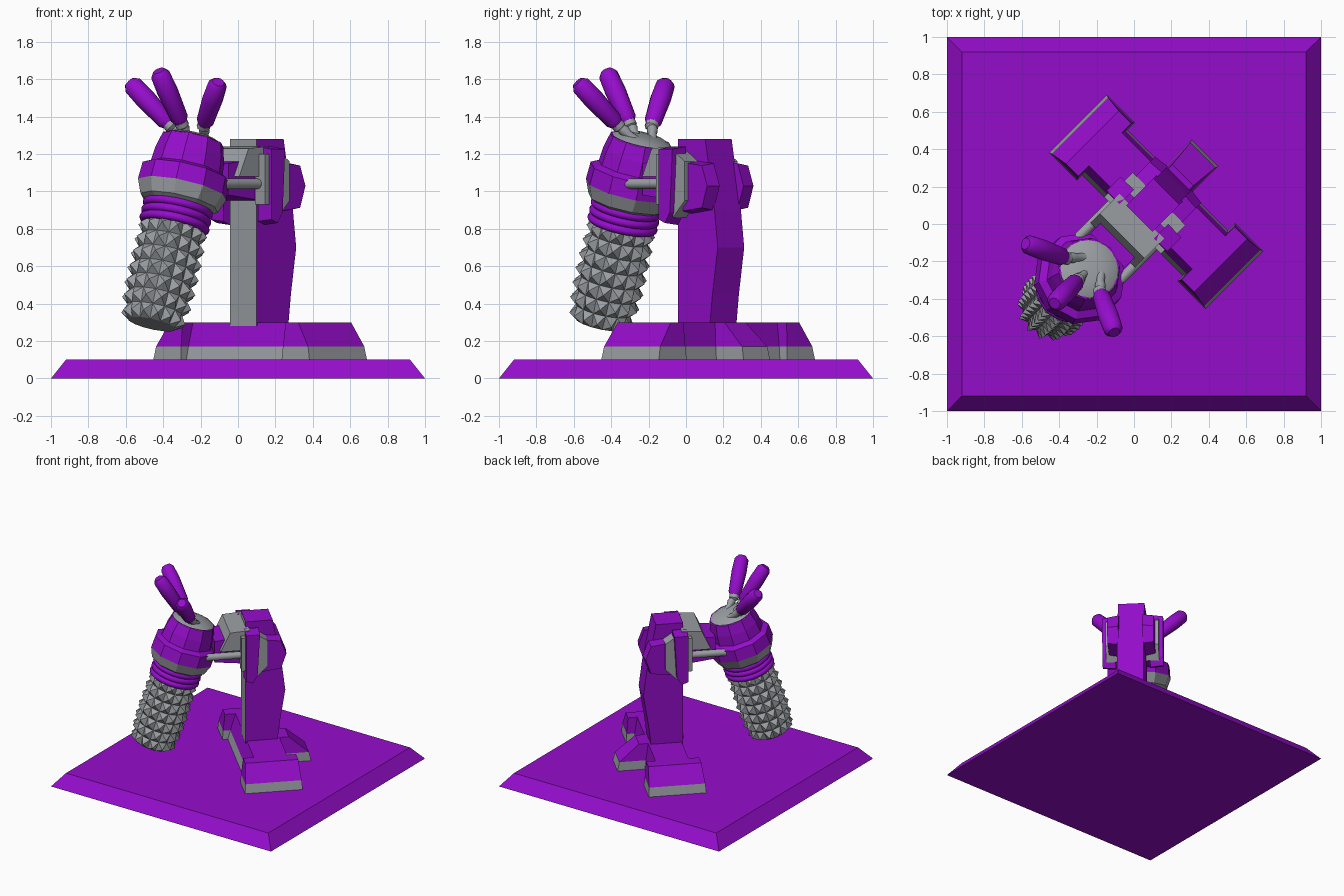
import bpy, bmesh, math
from mathutils import Matrix, Vector

if "Cube" in bpy.data.objects:
    bpy.data.objects.remove(bpy.data.objects["Cube"])

def material(name, rgb):
    m = bpy.data.materials.new(name)
    m.diffuse_color = (*rgb, 1)
    m.use_nodes = True
    m.node_tree.nodes["Principled BSDF"].inputs["Base Color"].default_value = m.diffuse_color
    return m

PURPLE = material("purple", (0.30, 0.004, 0.60))
GRAY = material("gray", (0.33, 0.35, 0.37))
TURN = Matrix.Rotation(math.radians(-45), 4, 'Z')      # figure faces a corner of the base
ARM = TURN @ Matrix.Translation((0, -0.65, 0.29)) @ Matrix.Rotation(math.radians(-17.5), 4, 'X')

def finish(name, bm, mats, matrix=TURN, smooth=0):
    bmesh.ops.recalc_face_normals(bm, faces=bm.faces)
    me = bpy.data.meshes.new(name)
    bm.to_mesh(me)
    bm.free()
    for m in mats:
        me.materials.append(m)
    ob = bpy.data.objects.new(name, me)
    bpy.context.collection.objects.link(ob)
    ob.matrix_world = matrix
    if smooth:
        bpy.context.view_layer.objects.active = ob
        ob.select_set(True)
        bpy.ops.object.shade_smooth_by_angle(angle=math.radians(smooth))
        ob.select_set(False)
    return ob

def loft(bm, rings):
    """Skin a list of closed rings and cap both ends."""
    loops = [[bm.verts.new(p) for p in r] for r in rings]
    n = len(loops[0])
    for a, b in zip(loops, loops[1:]):
        for i in range(n):
            j = (i + 1) % n
            bm.faces.new((a[i], a[j], b[j], b[i]))
    bm.faces.new(loops[0])
    bm.faces.new(loops[-1])

def slab(name, low, high, z0, z1, mat, matrix=TURN):
    """Box whose bottom and top rectangles (x0, x1, y0, y1) differ."""
    bm = bmesh.new()
    loft(bm, [[(r[0], r[2], z), (r[1], r[2], z), (r[1], r[3], z), (r[0], r[3], z)]
              for r, z in ((low, z0), (high, z1))])
    return finish(name, bm, [mat], matrix)

def prism(name, outline, x0, x1, mats, inset=1.0):
    """Side outline (y, z) pushed across x; inset shrinks the far end."""
    cy = sum(p[0] for p in outline) / len(outline)
    cz = sum(p[1] for p in outline) / len(outline)
    bm = bmesh.new()
    loft(bm, [[(x0, y, z) for y, z in outline],
              [(x1, cy + (y - cy) * inset, cz + (z - cz) * inset) for y, z in outline]])
    return finish(name, bm, mats)

def lathe(name, profile, segs, mat, matrix, smooth=0):
    """Turned part from (radius, height) pairs."""
    bm = bmesh.new()
    loft(bm, [[(r * math.cos(2 * math.pi * (i + .5) / segs), r * math.sin(2 * math.pi * (i + .5) / segs), h)
               for i in range(segs)] for r, h in profile])
    return finish(name, bm, [mat], matrix, smooth)

def along(p, q):
    d = Vector(q) - Vector(p)
    return Matrix.Translation(p) @ d.to_track_quat('Z', 'Y').to_matrix().to_4x4(), d.length

# Display base
slab("base", (-1, 1, -1, 1), (-.92, .92, -.92, .92), 0, .1, PURPLE, Matrix())

# Foot assembly: cross bar, heel and two end feet, each with a gray sole
def foot_part(name, sole, mid, top):
    slab(name + "_sole", sole, mid, .1, .17, GRAY)
    slab(name, mid, top, .17, .3, PURPLE)

foot_part("foot_bar", (-.4, .4, -.01, .33), (-.4, .4, .01, .32), (-.4, .4, .05, .3))
foot_part("heel", (-.1, .1, .2, .535), (-.095, .095, .2, .52), (-.08, .08, .2, .37))
for s, side in ((-1, "left"), (1, "right")):
    def flip(a, b, c, d):
        return (min(s * a, s * b), max(s * a, s * b), c, d)
    foot_part(side + "_foot", flip(.38, .59, -.05, .385), flip(.385, .575, -.045, .38), flip(.39, .485, -.03, .37))

# Leg column with gray front face
leg = prism("leg", [(.04, .28), (.28, .28), (.3, .45), (.34, .7), (.315, .9), (.245, 1.28), (.04, 1.28)],
            -.1, .1, [PURPLE, GRAY])
for p in leg.data.polygons:
    if p.normal.y < -.9:
        p.material_index = 1

# Shoulder: inner arm block, gray hood, side plates, hexagonal rear blocks, struts
prism("arm_link", [(-.2, .98), (.05, .95), (.05, 1.18), (-.2, 1.15)], -.13, .13, [PURPLE])
prism("shoulder_hood", [(-.16, 1.08), (-.09, 1.23), (.06, 1.24), (.06, 1.08)], -.17, .17, [GRAY])
for s, side in ((-1, "left"), (1, "right")):
    prism(side + "_shoulder_plate", [(.02, .84), (.07, .82), (.11, .88), (.13, 1.24), (.02, 1.24)],
          s * .13, s * .23, [PURPLE], .94)
    prism(side + "_shoulder_facing", [(-.01, .93), (.02, .93), (.02, 1.2), (-.01, 1.2)], s * .14, s * .215, [GRAY])
    prism(side + "_shoulder_wedge", [(.1, .86), (.19, .95), (.19, 1.16), (.1, 1.22)], s * .1, s * .2, [GRAY])
    prism(side + "_rear_block", [(.14, .88), (.3, .9), (.345, 1.03), (.3, 1.15), (.14, 1.17)],
          s * .09, s * .175, [PURPLE], .9)
    m, length = along((s * .16, -.3, 1.04), (s * .16, 0, 1.04))
    lathe(side + "_strut", [(.028, 0), (.028, length)], 10, GRAY, TURN @ m, 40)

# Studded forearm: every grid cell is raised into a pyramid
bm = bmesh.new()
rows, cols = 7, 14
radii = [.13, .15, .158, .16, .16, .158, .155, .15]
loft(bm, [[(radii[k] * math.cos(2 * math.pi * i / cols), radii[k] * math.sin(2 * math.pi * i / cols),
            .56 * k / rows) for i in range(cols)] for k in range(rows + 1)])
bmesh.ops.recalc_face_normals(bm, faces=bm.faces)
cells = [f for f in bm.faces if len(f.verts) == 4]
for f in cells:
    n = f.normal.copy()
    v = bmesh.ops.poke(bm, faces=[f])['verts'][0]
    v.co += n * .04
finish("studded_forearm", bm, [GRAY], ARM)

# Collar rings
for k in range(3):
    h = .565 + .042 * k
    lathe(f"collar_ring_{k + 1}", [(.15, h - .022)] + [(.165 + .027 * math.cos(a), h + .024 * math.sin(a))
          for a in (-1.2, -.6, 0, .6, 1.2)] + [(.15, h + .022)], 24, PURPLE, ARM, 50)

# Faceted cuff and palm
lathe("cuff_rim", [(.19, .665), (.215, .68), (.245, .755)], 10, GRAY, ARM)
lathe("cuff", [(.245, .755), (.24, .85), (.2, .87)], 10, PURPLE, ARM)
lathe("palm", [(.2, .86), (.19, .95), (.168, 1.035)], 10, PURPLE, ARM)
lathe("palm_cap", [(.166, 1.03), (.13, 1.05), (.06, 1.06)], 20, GRAY, ARM, 40)

# Fingers on gray jointed knuckles
fingers = {
    "outer_finger": ((-.27, -.18, 1.27), (-.37, -.18, 1.36), (-.58, -.105, 1.585)),
    "middle_finger": ((-.26, -.26, 1.28), (-.305, -.305, 1.37), (-.425, -.425, 1.645)),
    "inner_finger": ((-.18, -.27, 1.27), (-.18, -.37, 1.36), (-.105, -.58, 1.585)),
}
for name, (root, joint, tip) in fingers.items():
    m, d = along(joint, tip)
    lathe(name, [(.035, 0), (.048, .025), (.056, d * .6), (.052, d - .025), (.032, d)], 12, PURPLE, m, 50)
    lathe(name + "_joint", [(.018, -.04), (.036, -.025), (.036, .005), (.02, .02)], 10, GRAY, m, 40)
    m, d = along(root, joint)
    lathe(name + "_knuckle", [(.032, -.02), (.022, d * .4), (.03, d * .6), (.02, d)], 10, GRAY, m, 40)
